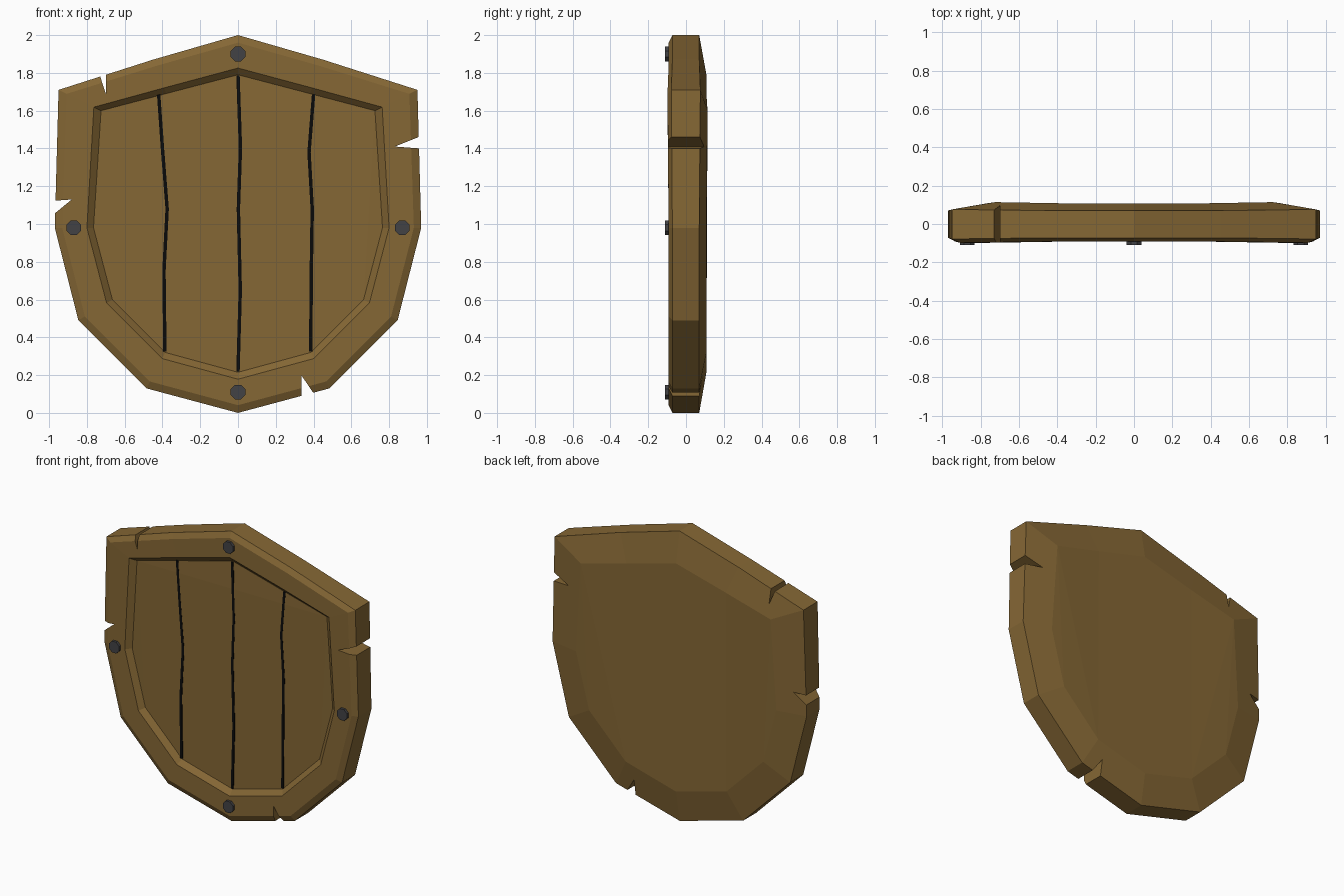
import bpy, bmesh, math
from mathutils import Matrix

if "Cube" in bpy.data.objects:
    bpy.data.objects.remove(bpy.data.objects["Cube"])


def material(name, rgb):
    m = bpy.data.materials.new(name)
    m.diffuse_color = (*rgb, 1)
    m.use_nodes = True
    m.node_tree.nodes["Principled BSDF"].inputs["Base Color"].default_value = m.diffuse_color
    return m


WOOD = material("brown wood", (0.235, 0.136, 0.035))
IRON = material("dark iron", (0.055, 0.055, 0.06))
BLACK = material("black gap", (0.003, 0.003, 0.003))


def make_object(name, bm, mat):
    bmesh.ops.recalc_face_normals(bm, faces=bm.faces)
    me = bpy.data.meshes.new(name)
    bm.to_mesh(me)
    bm.free()
    me.materials.append(mat)
    ob = bpy.data.objects.new(name, me)
    bpy.context.collection.objects.link(ob)
    return ob


def mirror(half):
    return half + [(-x, z) for x, z in reversed(half[1:-1])]


# Outer outline and recessed panel outline (right half, top to bottom)
outer = mirror([(0, 2), (.45, 1.87), (.95, 1.71), (.97, .98), (.845, .49), (.485, .13), (0, 0)])
panel = mirror([(0, 1.79), (.38, 1.69), (.725, 1.6), (.765, .98), (.665, .6), (.385, .32), (0, .215)])

# Shield body: loops from back to recessed front (blend outer to panel, y)
bm = bmesh.new()
loops = []
for t, y in [(1, .108), (0, .07), (0, -.072), (.19, -.092), (.83, -.092), (1, -.06)]:
    loop = []
    for (ox, oz), (px, pz) in zip(outer, panel):
        bulge = 0.006 if oz == 1.71 else 0
        yy = y + math.copysign(bulge, y)
        loop.append(bm.verts.new((ox + (px - ox) * t, yy, oz + (pz - oz) * t)))
    loops.append(loop)
n = len(outer)
for a, b in zip(loops, loops[1:]):
    for i in range(n):
        j = (i + 1) % n
        bm.faces.new((a[i], a[j], b[j], b[i]))
bm.faces.new(loops[0])
bm.faces.new(loops[-1])
bmesh.ops.triangulate(bm, faces=[f for f in bm.faces if len(f.verts) > 4])
shield = make_object("shield_body", bm, WOOD)

# Battle notches: triangular prisms cut through the edge
notches = [
    [(-.752, 1.85), (-.70, 1.69), (-.70, 1.85)],
    [(1.03, 1.49), (.83, 1.41), (1.03, 1.395)],
    [(-1.05, 1.117), (-.88, 1.13), (-1.05, .99)],
    [(.335, .0), (.335, .20), (.47, .0)],
]
bm = bmesh.new()
for tri in notches:
    f = bm.faces.new([bm.verts.new((x, -.3, z)) for x, z in tri])
    ext = bmesh.ops.extrude_face_region(bm, geom=[f])["geom"]
    bmesh.ops.translate(bm, vec=(0, .6, 0), verts=[v for v in ext if isinstance(v, bmesh.types.BMVert)])
cutter = make_object("notch_cutter", bm, WOOD)
cutter.hide_render = True
cutter.hide_set(True)
mod = shield.modifiers.new("notches", "BOOLEAN")
mod.operation = "DIFFERENCE"
mod.solver = "EXACT"
mod.object = cutter

# Gaps between the planks: thin crooked strips on the panel
gaps = {
    "left": [(-.42, 1.685), (-.40, 1.40), (-.375, 1.08), (-.392, .75), (-.387, .325)],
    "middle": [(0, 1.785), (.013, 1.40), (.002, 1.08), (.012, .65), (0, .22)],
    "right": [(.40, 1.685), (.376, 1.38), (.393, 1.08), (.388, .75), (.385, .325)],
}
for name, path in gaps.items():
    bm = bmesh.new()
    rows = [[bm.verts.new((x + s * .009, y, z)) for s, y in
             ((-1, -.058), (1, -.058), (1, -.066), (-1, -.066))] for x, z in path]
    for a, b in zip(rows, rows[1:]):
        for i in range(4):
            j = (i + 1) % 4
            bm.faces.new((a[i], a[j], b[j], b[i]))
    bm.faces.new(rows[0])
    bm.faces.new(rows[-1])
    make_object("plank_gap_" + name, bm, BLACK)

# Rivets on the rim
for name, x, z in [("top", 0, 1.9), ("left", -.87, .98), ("right", .87, .98), ("bottom", 0, .11)]:
    bm = bmesh.new()
    bmesh.ops.create_cone(bm, cap_ends=True, segments=8, radius1=.042, radius2=.042, depth=.04,
                          matrix=Matrix.Translation((x, -.09, z)) @ Matrix.Rotation(math.pi / 2, 4, "X")
                          @ Matrix.Rotation(math.pi / 8, 4, "Z"))
    make_object("rivet_" + name, bm, IRON)
